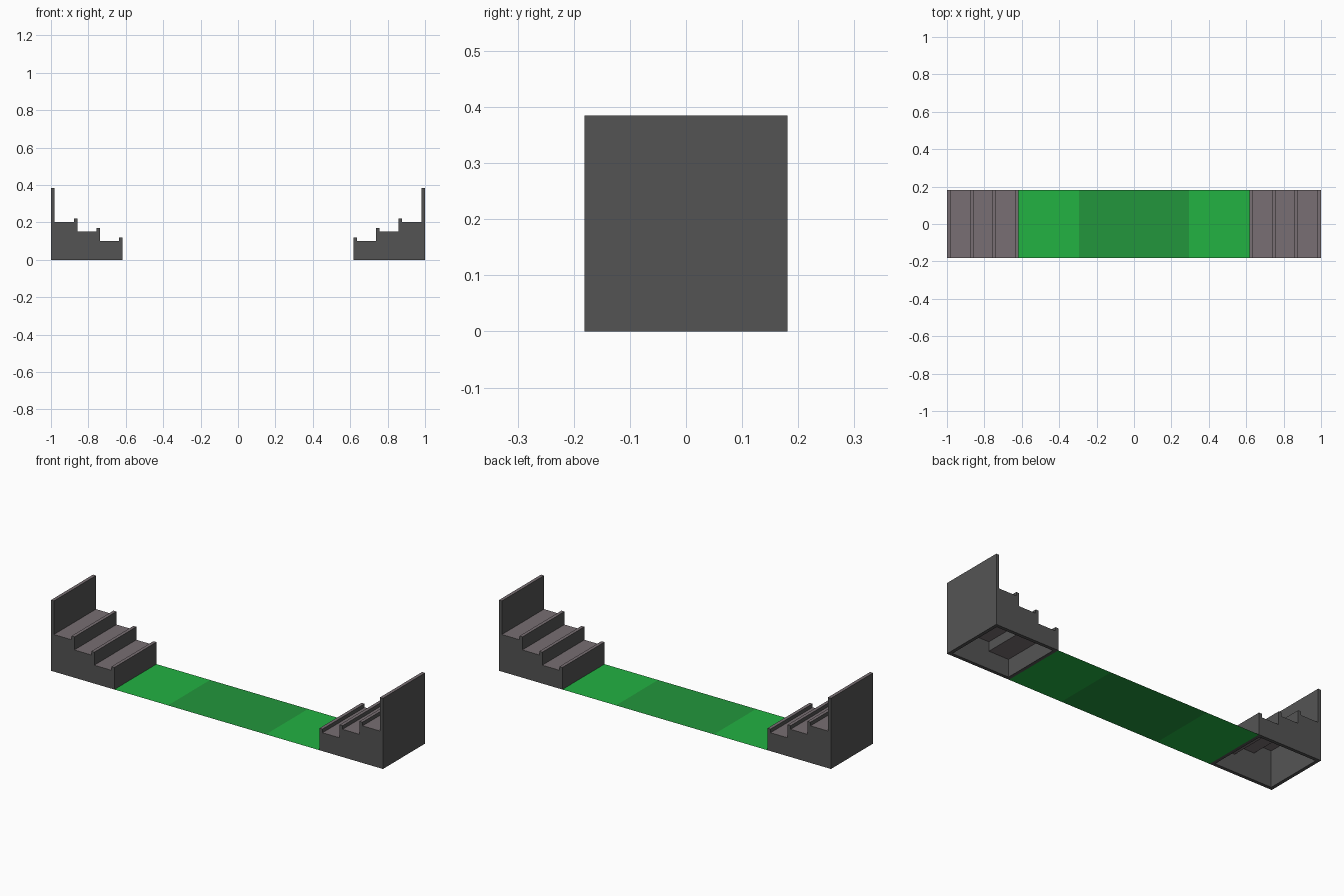
import bpy, bmesh

if "Cube" in bpy.data.objects:
    bpy.data.objects.remove(bpy.data.objects["Cube"])

W = 0.181          # half depth of the whole model
T = 0.018          # wall thickness


def material(name, r, g, b):
    lin = [c / 12.92 if c <= 0.04045 else ((c + 0.055) / 1.055) ** 2.4
           for c in (r / 255, g / 255, b / 255)]
    m = bpy.data.materials.new(name)
    m.diffuse_color = (*lin, 1)
    m.use_nodes = True
    m.node_tree.nodes["Principled BSDF"].inputs["Base Color"].default_value = m.diffuse_color
    return m


concrete = material("dark_grey_wall", 84, 84, 84)
seating = material("warm_grey_tread", 120, 111, 115)
light_grass = material("light_green", 34, 178, 66)
dark_grass = material("dark_green", 34, 150, 60)


def finish(bm, name, mats):
    me = bpy.data.meshes.new(name)
    bm.to_mesh(me)
    bm.free()
    for m in mats:
        me.materials.append(m)
    ob = bpy.data.objects.new(name, me)
    bpy.context.collection.objects.link(ob)
    return ob


def extrude_open(bm, profile, half, side):
    """Extrude an x-z profile along y, leaving the bottom open; return rim edges."""
    a = [bm.verts.new((side * x, -half, z)) for x, z in profile]
    b = [bm.verts.new((side * x, half, z)) for x, z in profile]
    bm.faces.new(a)
    bm.faces.new(b)
    n = len(a)
    for i in range(n - 1):
        bm.faces.new((a[i], a[i + 1], b[i + 1], b[i]))
    loop = [a[0], b[0], b[-1], a[-1]]
    bm.edges.new((a[0], a[-1])) if not bm.edges.get((a[0], a[-1])) else None
    return loop


def stand(name, side):
    # each step: outer edge of lip (x), tread height
    steps = [(0.859, 0.202), (0.739, 0.151), (0.618, 0.100)]
    outer = [(1.0, 0), (1.0, 0.385), (1.0 - T, 0.385)]
    inner = [(1.0 - T, 0)]
    x_prev = 1.0 - T
    for x, z in steps:
        outer += [(x_prev, z), (x + T, z), (x + T, z + 0.02), (x, z + 0.02)]
        inner += [(x_prev if x_prev == 1.0 - T else x_prev + T, z - 0.004),
                  (x + T, z - 0.004)]
        x_prev = x
    outer.append((x_prev, 0))
    inner.append((x_prev + T, 0))

    bm = bmesh.new()
    o = extrude_open(bm, outer, W, side)
    i = extrude_open(bm, inner, W - T, side)
    # bottom rim joins the outer shell to the hollow
    for k in range(4):
        j = (k + 1) % 4
        bm.faces.new((o[k], o[j], i[j], i[k]))
    bmesh.ops.recalc_face_normals(bm, faces=bm.faces[:])
    # horizontal faces above the ground are treads
    for f in bm.faces:
        if abs(f.normal.z) > 0.9 and f.calc_center_median().z > 0.01:
            f.material_index = 1
    finish(bm, name, (concrete, seating))


def turf(name, x0, x1, mat):
    bm = bmesh.new()
    bm.faces.new([bm.verts.new((x, y, 0)) for x, y in
                  ((x0, -W), (x1, -W), (x1, W), (x0, W))])
    finish(bm, name, (mat,))


# Stepped stands at both ends
stand("left_stand", -1)
stand("right_stand", 1)

# Flat green strip between them
turf("left_field", -0.618, -0.295, light_grass)
turf("centre_field", -0.295, 0.295, dark_grass)
turf("right_field", 0.295, 0.618, light_grass)
